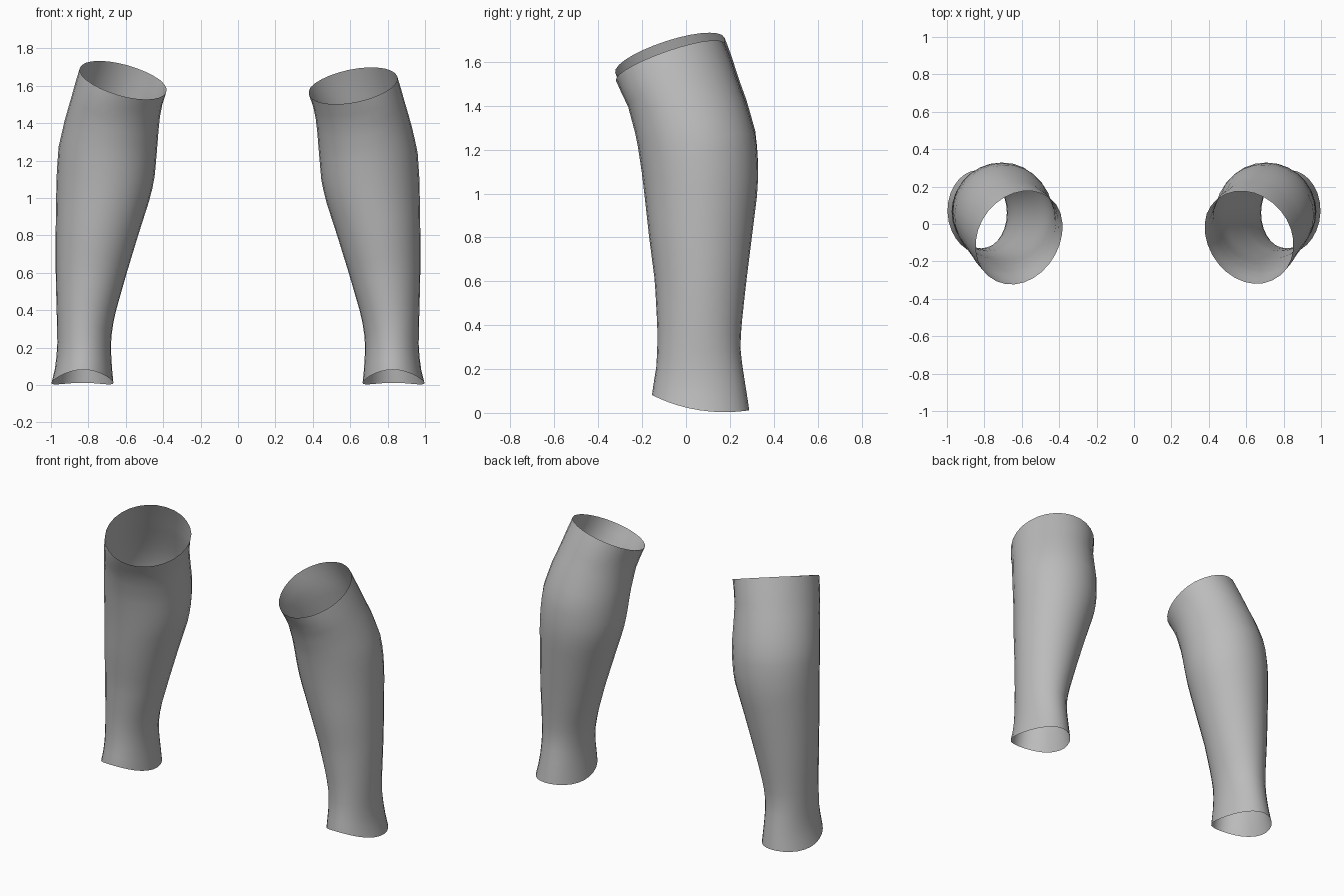
import bpy, bmesh
from math import sin, cos, tau

cube = bpy.data.objects.get("Cube")
if cube:
    bpy.data.objects.remove(cube)

grey = bpy.data.materials.new("plain grey")
grey.use_nodes = True
COLOUR = (0.5, 0.5, 0.5, 1)
grey.diffuse_color = COLOUR
grey.node_tree.nodes["Principled BSDF"].inputs["Base Color"].default_value = COLOUR

# Limb outline: height, inner x, outer x, front y, back y
PROFILE = [
    (0.0, 0.665, 1.0, -0.165, 0.29),
    (0.1, 0.675, 0.975, -0.153, 0.275),
    (0.2, 0.68, 0.966, -0.136, 0.258),
    (0.3, 0.673, 0.967, -0.13, 0.247),
    (0.4, 0.65, 0.97, -0.131, 0.253),
    (0.6, 0.592, 0.975, -0.142, 0.275),
    (0.8, 0.53, 0.975, -0.168, 0.30),
    (1.0, 0.465, 0.972, -0.19, 0.325),
    (1.1, 0.445, 0.97, -0.202, 0.33),
    (1.25, 0.432, 0.96, -0.225, 0.32),
    (1.4, 0.42, 0.925, -0.265, 0.277),
    (1.5, 0.40, 0.895, -0.315, 0.24),
    (1.6, 0.36, 0.867, -0.345, 0.208),
    (1.75, 0.33, 0.82, -0.38, 0.15),
]
SEGMENTS, RINGS = 28, 24


def outline(z):
    """Interpolated inner, outer, front and back limits at height z."""
    for low, high in zip(PROFILE, PROFILE[1:]):
        if z <= high[0]:
            break
    f = (z - low[0]) / (high[0] - low[0])
    return [a + (b - a) * f for a, b in zip(low[1:], high[1:])]


def leg_sleeve(name, side, stretch, top, tilt_out, tilt_back):
    """Open tube with a curved lower rim and a slanted upper rim."""
    bm = bmesh.new()
    rings = []
    for r in range(RINGS + 1):
        t = r / RINGS
        ring = []
        for k in range(SEGMENTS):
            c, s = cos(tau * k / SEGMENTS), sin(tau * k / SEGMENTS)
            z_low = 0.012 - 0.035 * s + 0.035 * s * s
            z_high = top + tilt_out * c + tilt_back * s
            z = z_low + (z_high - z_low) * t
            inner, outer, front, back = outline(z / stretch)
            x = (inner + outer) / 2 + (outer - inner) / 2 * c
            y = (front + back) / 2 + (back - front) / 2 * s
            ring.append(bm.verts.new((side * x, y, z)))
        rings.append(ring)
    for a, b in zip(rings, rings[1:]):
        for k in range(SEGMENTS):
            n = (k + 1) % SEGMENTS
            quad = (a[k], a[n], b[n], b[k])
            bm.faces.new(quad if side > 0 else quad[::-1]).smooth = True
    mesh = bpy.data.meshes.new(name)
    bm.to_mesh(mesh)
    bm.free()
    mesh.materials.append(grey)
    obj = bpy.data.objects.new(name, mesh)
    bpy.context.collection.objects.link(obj)


# The right sleeve is slightly taller than the left
leg_sleeve("left_leg_sleeve", 1, 1.0, 1.60, 0.05, 0.085)
leg_sleeve("right_leg_sleeve", -1, 1.016, 1.63, 0.065, 0.08)
